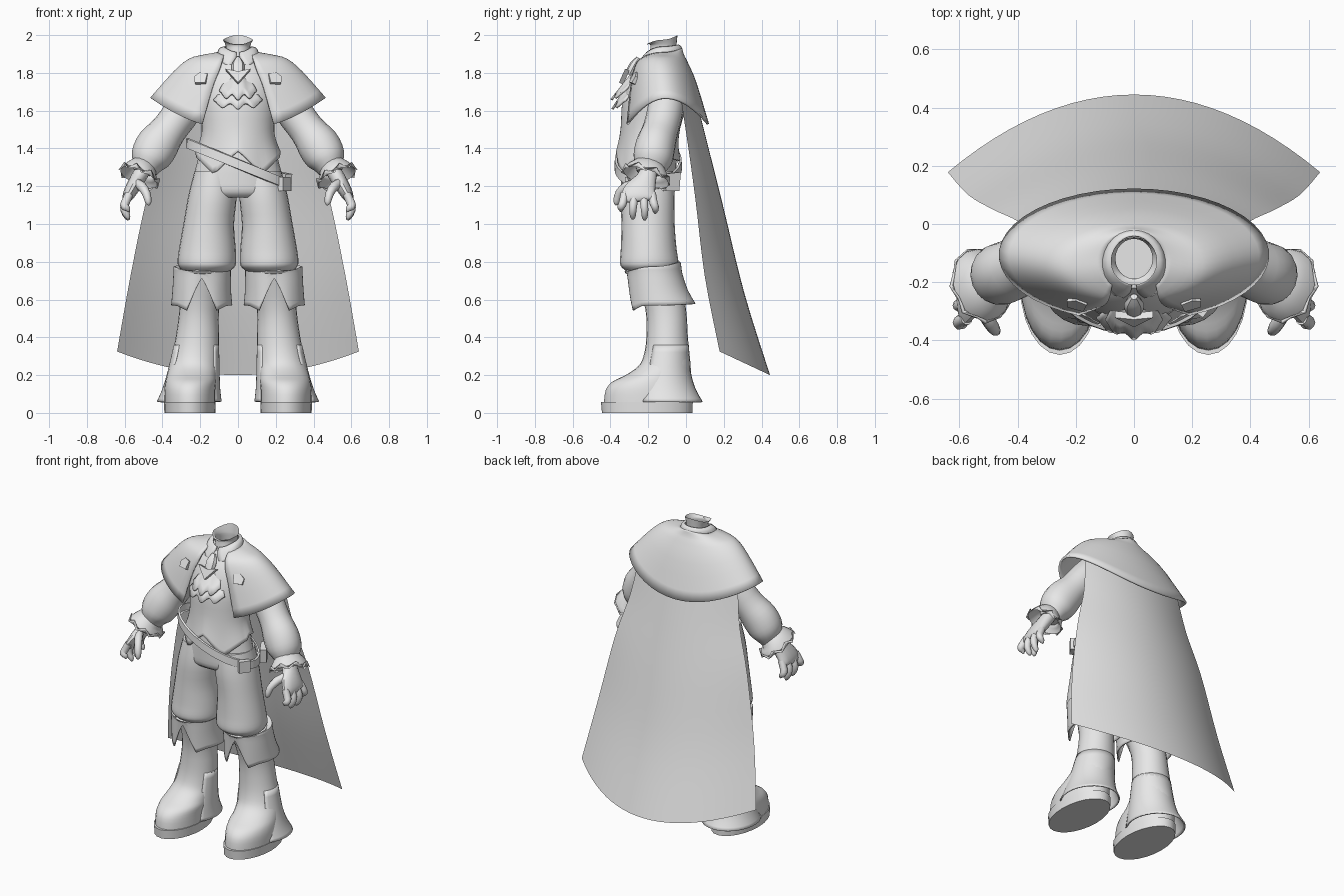
import bpy, bmesh, math
from mathutils import Vector

old = bpy.data.objects.get("Cube")
if old:
    bpy.data.objects.remove(old, do_unlink=True)

grey = bpy.data.materials.new("plain grey")
grey.use_nodes = True
grey.diffuse_color = (0.8, 0.8, 0.8, 1)
grey.node_tree.nodes["Principled BSDF"].inputs["Base Color"].default_value = (0.8, 0.8, 0.8, 1)
made = []


def finish(name, bm, mirror=False, thick=0):
    bmesh.ops.recalc_face_normals(bm, faces=bm.faces)
    mesh = bpy.data.meshes.new(name)
    bm.to_mesh(mesh)
    bm.free()
    mesh.materials.append(grey)
    ob = bpy.data.objects.new(name, mesh)
    bpy.context.collection.objects.link(ob)
    if thick:
        mod = ob.modifiers.new("thickness", "SOLIDIFY")
        mod.thickness = thick
    if mirror:
        mod = ob.modifiers.new("mirror", "MIRROR")
        mod.use_mirror_merge = False
    made.append(ob)
    return ob


def skin(name, rings, wrap=True, caps="", **kw):
    """Join rows of points with quads; caps may name top and/or bottom."""
    bm = bmesh.new()
    rows = [[bm.verts.new(p) for p in ring] for ring in rings]
    n = len(rows[0])
    for a, b in zip(rows, rows[1:]):
        for i in range(n if wrap else n - 1):
            j = (i + 1) % n
            bm.faces.new((a[i], a[j], b[j], b[i]))
    if "top" in caps:
        bm.faces.new(rows[0])
    if "bottom" in caps:
        bm.faces.new(rows[-1])
    return finish(name, bm, **kw)


def soften(rows, k):
    """Spline interpolation between rows."""
    out = []
    for i in range(len(rows) - 1):
        p = [rows[max(0, min(len(rows) - 1, i + d))] for d in (-1, 0, 1, 2)]
        for s in range(k):
            t = s / k
            out.append([b + t * (c - a) / 2 + t * t * (2 * a - 5 * b + 4 * c - d) / 2
                        + t ** 3 * (3 * b - a - 3 * c + d) / 2 for a, b, c, d in zip(*p)])
    return out + [list(rows[-1])]


def loft(name, rows, n=24, arc=None, hem=None, k=3, **kw):
    """Rows: z, centre x, half width, front y, back y, front dz, back dz, opening x."""
    rows = soften([list(r) + [0] * (8 - len(r)) for r in rows], k)
    is_open = arc is not None or rows[-1][7] > 0
    rings = []
    for i, (z, cx, rx, yf, yb, df, db, xe) in enumerate(rows):
        ring = []
        lim = arc or (math.pi - math.asin(min(1, xe / rx)) if is_open else math.pi)
        for j in range(n + 1 if is_open else n):
            a = -lim + 2 * lim * j / n
            s, c = math.sin(a), math.cos(a)
            dz = (df if c < 0 else db) * c * c
            if hem:
                dz += hem(s, c) * max(0, (i / (len(rows) - 1)) * 2 - 1)
            ring.append((cx + rx * s, (yf + yb) / 2 + (yb - yf) / 2 * c, z + dz))
        rings.append(ring)
    return skin(name, rings, wrap=not is_open, **kw)


def tube(name, path, n=14, k=3, tip=None, caps="top bottom", **kw):
    """Path: x, y, z, radius across, radius along y."""
    path = soften(path, k)
    pts = [Vector(p[:3]) for p in path]
    rings = []
    for i, p in enumerate(pts):
        d = (pts[min(i + 1, len(pts) - 1)] - pts[max(i - 1, 0)]).normalized()
        u = Vector((0, 1, 0)).cross(d).normalized()
        v = d.cross(u)
        ring = []
        for j in range(n):
            a = 2 * math.pi * j / n
            q = p + u * path[i][3] * math.cos(a) + v * path[i][4] * math.sin(a)
            if tip and i == len(pts) - 1:
                q += d * tip * (j % 2)
            ring.append(q)
        rings.append(ring)
    return skin(name, rings, caps=caps, **kw)


def plate(name, outline, centre, facing, depth=0.02, **kw):
    """Flat shape turned to face a direction."""
    rot = Vector(facing).to_track_quat("Z", "Y")
    rings = [[Vector(centre) + rot @ Vector((x, y, h)) for x, y in outline]
             for h in (depth / 2, -depth / 2)]
    return skin(name, rings, caps="top bottom", **kw)


# Neck, open at the top
loft("neck", [(1.82, 0, .08, -.21, -.04), (1.92, 0, .065, -.19, -.05),
              (1.95, 0, .067, -.19, -.05), (1.975, 0, .08, -.21, -.045, -.025, .025)],
     caps="top")

# Shirt collar with a small front opening
loft("shirt_collar", [(1.94, 0, .075, -.21, -.04, -.03, .01, .008),
                      (1.93, 0, .10, -.235, -.025, -.05, .01, .012),
                      (1.89, 0, .115, -.27, -.015, -.07, .02, .045)], thick=.008)

# Torso and pointed vest
def vest_hem(s, c):
    return -.12 * max(0, 1 - abs(abs(s) - .58) / .55) if c < 0 else -.05 * c

loft("vest", [(1.89, 0, .10, -.22, -.04), (1.8, 0, .20, -.285, -.01),
              (1.66, 0, .21, -.335, .01), (1.52, 0, .192, -.345, -.03),
              (1.45, 0, .20, -.355, -.04), (1.385, 0, .225, -.37, -.03)],
     n=48, hem=vest_hem, caps="top", thick=.01)

# Short shoulder cape
loft("shoulder_cape", [(1.91, 0, .105, -.24, -.02, -.03, .02, .075),
                       (1.895, 0, .19, -.27, -.01, -.04, .0, .085),
                       (1.875, 0, .26, -.29, .01, -.07, -.02, .10),
                       (1.81, 0, .34, -.31, .055, -.10, -.06, .135),
                       (1.67, 0, .465, -.335, .122, -.17, -.14, .19)],
     n=40, thick=.012)

# Long cloak: narrow at the shoulders, wide and bowed at the hem
cloak = []
for w, ye, yc, ze, zc in soften([(.36, -.03, .05, 1.68, 1.68), (.40, .01, .12, 1.42, 1.4),
                                 (.485, .05, .2, 1.13, 1.08), (.57, .10, .31, .72, .63),
                                 (.64, .178, .445, .325, .2)], 4):
    us = [j / 12 - 1 for j in range(25)]
    cloak.append([(w * u, yc + (ye - yc) * u * u, zc + (ze - zc) * u * u) for u in us])
skin("long_cloak", cloak, wrap=False)

# Ruffled cravat: two wavy layers and a knot
def ruffle(name, top, bottom, w0, w1, y0, y1):
    rings = []
    for t in (0, .35, .7, 1):
        ring = []
        for j in range(25):
            u = j / 12 - 1
            wave = math.cos(u * 3 * math.pi) * t
            ring.append(((w0 + (w1 - w0) * t) * u,
                         y0 + (y1 - y0) * t + .05 * u * u - .010 * wave,
                         top + (bottom - top) * t - .014 * wave + .02 * t * u * u))
        rings.append(ring)
    skin(name, rings, wrap=False, thick=.012)

ruffle("lower_ruffle", 1.74, 1.625, .06, .13, -.31, -.385)
ruffle("middle_ruffle", 1.80, 1.675, .05, .10, -.29, -.39)
plate("cravat_bow", [(-.065, .035), (0, .02), (.065, .035), (0, -.045)],
      (0, -.325, 1.785), (0, -1, .45), .025)
tube("cravat_knot", [(0, -.25, 1.88, .012, .012), (0, -.275, 1.84, .035, .025),
                     (0, -.30, 1.79, .03, .025)], n=8)

# Pentagonal cape clasps
plate("cape_clasp", [(-.033, .026), (.008, .034), (.036, .008), (.028, -.03), (-.028, -.028)],
      (.195, -.272, 1.77), (.3, -1, .55), .022, mirror=True)

# Trousers
loft("trouser_hips", [(1.46, 0, .185, -.33, -.05), (1.33, 0, .215, -.345, -.05),
                      (1.24, 0, .24, -.345, -.055), (1.17, 0, .25, -.34, -.06),
                      (1.14, 0, .24, -.31, -.09)], caps="top bottom")
loft("trouser_leg", [(1.28, .125, .105, -.33, -.07), (1.15, .135, .128, -.345, -.06),
                     (1.0, .155, .134, -.342, -.06), (.87, .162, .15, -.345, -.05),
                     (.80, .165, .155, -.35, -.04), (.77, .165, .145, -.34, -.05),
                     (.74, .17, .11, -.30, -.08)], caps="top bottom", mirror=True)

# Slanted hip belt with loop and buckle
def belt_ring(z, grow):
    return [((.262 + grow) * math.sin(a), -.20 + (.165 + grow) * math.cos(a),
             z - .42 * (.262 * math.sin(a)))
            for a in (2 * math.pi * j / 32 for j in range(32))]

skin("hip_belt", [belt_ring(1.345, 0), belt_ring(1.342, .012),
                  belt_ring(1.292, .014), belt_ring(1.29, 0)])
plate("belt_buckle", [(-.035, .035), (.035, .035), (.035, -.04), (-.035, -.04)],
      (.245, -.285, 1.215), (.85, -.6, 0), .03)
plate("belt_pouch", [(-.05, .04), (.05, .05), (.04, -.05), (-.04, -.05)],
      (.245, -.08, 1.225), (.85, .5, 0), .04)

# Boots: folded knee cuffs, shafts with feet, flared heel flaps, soles
def cuff_hem(s, c):
    return .155 * max(0, 1 - abs(s) / .5) - .02 * max(0, 1 - abs(abs(s) - .5) / .3) if c < 0 else 0

loft("boot_cuff", [(.76, .185, .125, -.29, -.06, -.025, .03),
                   (.775, .19, .15, -.315, -.03, -.03, .025),
                   (.74, .19, .152, -.315, -.02), (.65, .192, .155, -.31, .01),
                   (.57, .192, .162, -.305, .05, -.01, .01)],
     n=48, hem=cuff_hem, mirror=True, thick=.008)
loft("boot", [(.74, .185, .12, -.27, -.04), (.55, .205, .105, -.215, .0),
              (.40, .215, .115, -.21, .01), (.30, .225, .125, -.225, .02),
              (.245, .235, .13, -.255, .025), (.20, .245, .132, -.32, .025),
              (.165, .25, .135, -.39, .025), (.12, .255, .135, -.425, .025),
              (.05, .255, .135, -.435, .025)], caps="top bottom", mirror=True)
loft("boot_heel_flap", [(.36, .22, .12, -.215, .015), (.22, .235, .138, -.25, .025),
                        (.13, .247, .153, -.28, .05), (.06, .258, .172, -.30, .088)],
     arc=2.25, mirror=True, thick=.008)
loft("boot_sole", [(.058, .255, .137, -.45, .036), (.0, .255, .135, -.445, .034)],
     k=1, caps="top bottom", mirror=True)

# Sleeves and flared jagged cuffs
tube("sleeve", [(.20, -.10, 1.72, .08, .09), (.29, -.11, 1.60, .095, .095),
                (.365, -.135, 1.50, .095, .095), (.425, -.16, 1.42, .112, .105),
                (.465, -.175, 1.35, .105, .105), (.485, -.185, 1.30, .075, .085),
                (.495, -.19, 1.27, .06, .07)], n=18, mirror=True)
tube("sleeve_cuff", [(.485, -.185, 1.30, .06, .07), (.51, -.20, 1.275, .085, .105),
                     (.53, -.215, 1.235, .115, .135)], n=16, tip=-.035, caps="",
     mirror=True, thick=.008)

# Hands
tube("palm", [(.50, -.195, 1.29, .04, .045), (.53, -.21, 1.24, .04, .055),
              (.565, -.24, 1.18, .036, .085), (.585, -.25, 1.14, .028, .095),
              (.59, -.25, 1.12, .015, .08)], mirror=True)
for label, y, low in (("index", -.325, 1.075), ("middle", -.275, 1.035),
                      ("ring", -.225, 1.03), ("little", -.18, 1.065)):
    lean = (y + .25) * .25
    tube(label + "_finger", [(.575, y, 1.16, .022, .022), (.598, y + lean / 2, 1.11, .023, .022),
                             (.60, y + lean, (1.11 + low) / 2, .021, .02),
                             (.585, y + lean, low + .005, .016, .015),
                             (.58, y + lean, low - .01, .006, .006)], n=10, k=2, mirror=True)
tube("thumb", [(.545, -.25, 1.22, .025, .025), (.51, -.315, 1.20, .026, .024),
               (.485, -.355, 1.16, .022, .022), (.475, -.368, 1.115, .017, .017),
               (.475, -.368, 1.10, .006, .006)], n=10, k=2, mirror=True)

# Smooth shading with sharp creases kept
bpy.ops.object.select_all(action="DESELECT")
for ob in made:
    ob.select_set(True)
bpy.context.view_layer.objects.active = made[0]
bpy.ops.object.shade_smooth_by_angle(angle=math.radians(40))
